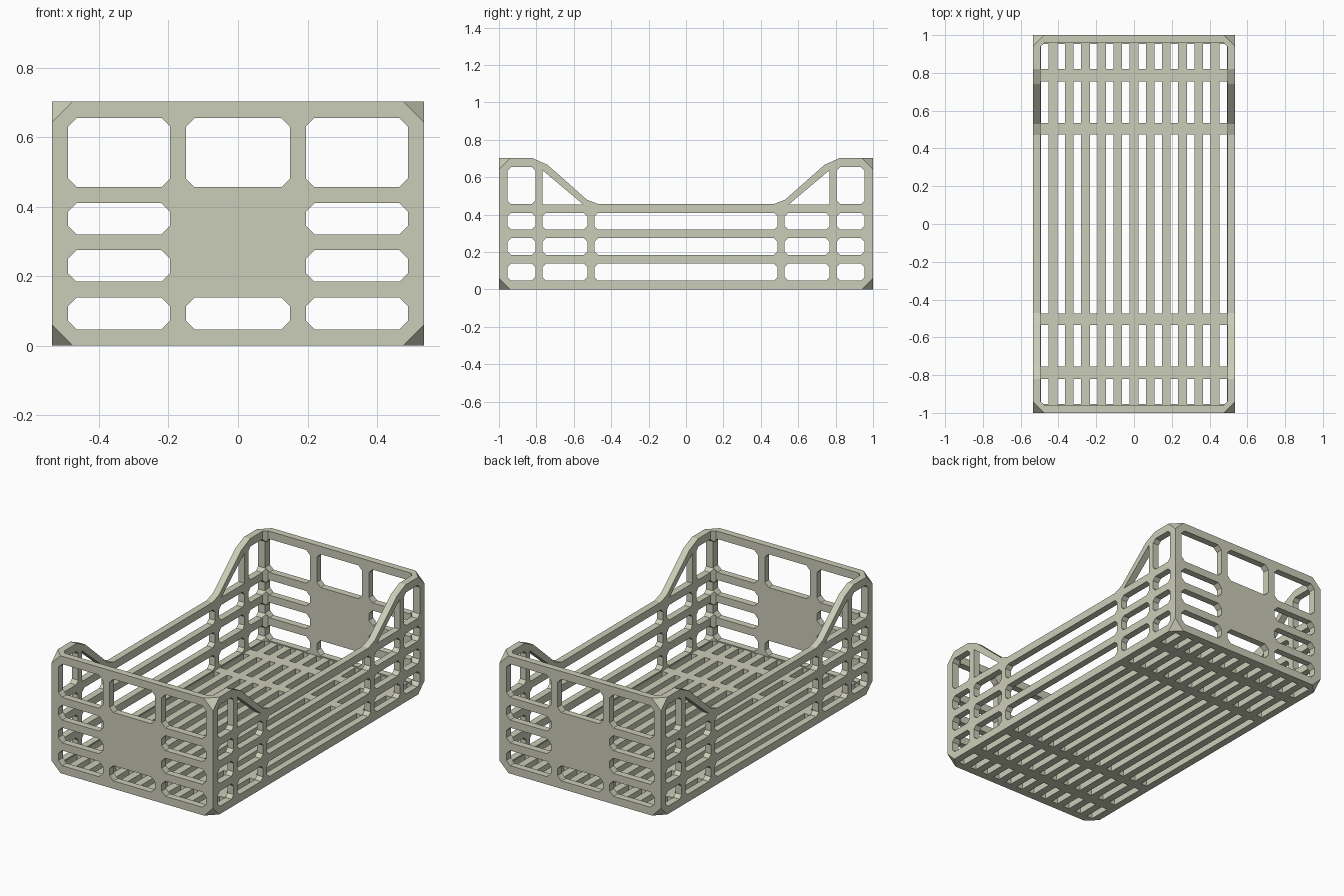
import bpy, bmesh
from mathutils import Vector

if "Cube" in bpy.data.objects:
    bpy.data.objects.remove(bpy.data.objects["Cube"])

HX, HY, H, WALL, CUT = 0.535, 1.0, 0.702, 0.041, 0.06


def rect(a0, a1, b0, b1, c=0.0):
    """Rectangle outline, with corners cut by c."""
    if c == 0:
        return [(a0, b0), (a1, b0), (a1, b1), (a0, b1)]
    return [(a0 + c, b0), (a1 - c, b0), (a1, b0 + c), (a1, b1 - c),
            (a1 - c, b1), (a0 + c, b1), (a0, b1 - c), (a0, b0 + c)]


def mirrored(outline):
    return [(-a, b) for a, b in reversed(outline)]


def prisms(name, outlines, axis, lo, hi):
    """One object of separate prisms extruded along an axis."""
    place = {'x': lambda a, b, t: (t, a, b),
             'y': lambda a, b, t: (a, t, b),
             'z': lambda a, b, t: (a, b, t)}[axis]
    bm = bmesh.new()
    for pts in outlines:
        low = [bm.verts.new(place(a, b, lo)) for a, b in pts]
        top = [bm.verts.new(place(a, b, hi)) for a, b in pts]
        bm.faces.new(low)
        bm.faces.new(top)
        for i in range(len(pts)):
            j = (i + 1) % len(pts)
            bm.faces.new((low[i], low[j], top[j], top[i]))
    bmesh.ops.recalc_face_normals(bm, faces=bm.faces)
    mesh = bpy.data.meshes.new(name)
    bm.to_mesh(mesh)
    bm.free()
    ob = bpy.data.objects.new(name, mesh)
    bpy.context.collection.objects.link(ob)
    return ob


def carve(body, cutter):
    cutter.hide_render = True
    mod = body.modifiers.new(cutter.name, 'BOOLEAN')
    mod.operation = 'DIFFERENCE'
    mod.solver = 'EXACT'
    mod.object = cutter
    bpy.context.view_layer.objects.active = body
    bpy.ops.object.modifier_apply(modifier=mod.name)
    bpy.data.objects.remove(cutter)


# Body: side profile with high ends and a low middle
half = [(HY, 0), (HY, H), (0.82, H), (0.74, 0.666), (0.53, 0.48), (0.47, 0.457)]
crate = prisms("crate", [half + mirrored(half)], 'x', -HX, HX)

# Truncate the eight outer corners
bm = bmesh.new()
bm.from_mesh(crate.data)
for sx in (-1, 1):
    for sy in (-1, 1):
        for z, sz in ((0, -1), (H, 1)):
            bmesh.ops.bisect_plane(
                bm, geom=bm.verts[:] + bm.edges[:] + bm.faces[:],
                plane_co=Vector((sx * (HX - CUT), sy * HY, z)),
                plane_no=Vector((sx, sy, sz)), clear_outer=True)
            bmesh.ops.holes_fill(bm, edges=[e for e in bm.edges if e.is_boundary])
bmesh.ops.recalc_face_normals(bm, faces=bm.faces)
bm.to_mesh(crate.data)
bm.free()

# Open interior
carve(crate, prisms("cavity", [rect(-HX + WALL, HX - WALL, -HY + WALL, HY - WALL, 0.02)],
                    'z', WALL, 1.0))

rows = [(0.047, 0.138), (0.184, 0.275), (0.32, 0.41), (0.456, 0.655)]

# End wall openings around a solid centre plate
holes = []
for r in rows:
    right = rect(0.195, 0.489, *r, 0.025)
    holes += [right, mirrored(right)]
for r in (rows[0], rows[3]):
    holes.append(rect(-0.15, 0.15, *r, 0.025))
carve(crate, prisms("end_openings", holes, 'y', -1.2, 1.2))

# Side wall openings, with a triangle under each slope
holes = []
for r in rows:
    end = rect(0.805, 0.955, *r, 0.02)
    holes += [end, mirrored(end)]
for r in rows[:3]:
    inner = rect(0.527, 0.768, *r, 0.02)
    holes += [inner, mirrored(inner), rect(-0.49, 0.49, *r, 0.02)]
brace = [(0.55, 0.455), (0.768, 0.455), (0.768, 0.638)]
holes += [brace, mirrored(brace)]
carve(crate, prisms("side_openings", holes, 'x', -0.8, 0.8))

# Floor slots
slots = []
for i in range(12):
    x = (i - 5.5) * 0.0857
    for y0, y1 in ((-0.952, -0.82), (-0.755, -0.535), (-0.475, 0.475),
                   (0.535, 0.755), (0.82, 0.952)):
        slots.append(rect(x - 0.02, x + 0.02, y0, y1))
carve(crate, prisms("floor_slots", slots, 'z', -0.1, 0.043))

# Pale olive plastic
mat = bpy.data.materials.new("pale_olive")
mat.diffuse_color = (0.6, 0.61, 0.48, 1)
mat.use_nodes = True
mat.node_tree.nodes["Principled BSDF"].inputs["Base Color"].default_value = mat.diffuse_color
crate.data.materials.clear()
crate.data.materials.append(mat)
